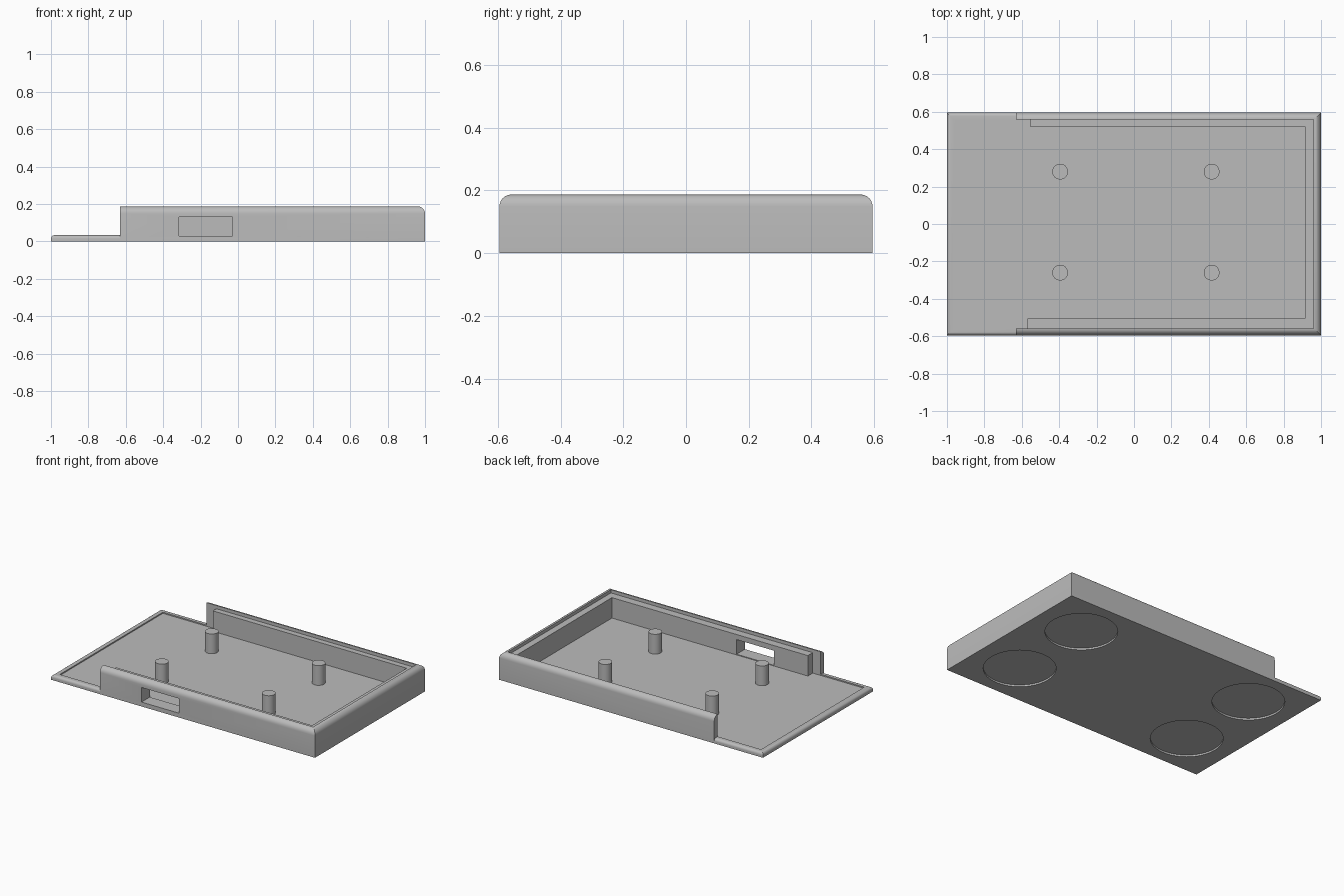
import bpy, bmesh, math
from mathutils import Matrix, Vector

old = bpy.data.objects.get("Cube")
if old:
    bpy.data.objects.remove(old, do_unlink=True)

# Single grey finish
grey = bpy.data.materials.new("plain_grey")
grey.use_nodes = True
grey.diffuse_color = (0.5, 0.5, 0.5, 1)
grey.node_tree.nodes["Principled BSDF"].inputs["Base Color"].default_value = (0.5, 0.5, 0.5, 1)


def make_object(name, bm):
    bmesh.ops.recalc_face_normals(bm, faces=bm.faces)
    mesh = bpy.data.meshes.new(name)
    bm.to_mesh(mesh)
    bm.free()
    mesh.materials.append(grey)
    obj = bpy.data.objects.new(name, mesh)
    bpy.context.scene.collection.objects.link(obj)
    return obj


def box(name, low, high, radius=0, sides=()):
    """Box between two corners; top edges on the given sides are rounded."""
    low, high = Vector(low), Vector(high)
    bm = bmesh.new()
    size = Matrix.Diagonal((*(high - low), 1))
    bmesh.ops.create_cube(bm, size=1, matrix=Matrix.Translation((low + high) / 2) @ size)
    if radius:
        edges = []
        for e in bm.edges:
            mid = (e.verts[0].co + e.verts[1].co) / 2
            on_top = abs(mid.z - high.z) < 1e-4
            on_side = {"left": mid.x > high.x - 1e-4, "right": mid.x < low.x + 1e-4,
                       "front": mid.y < low.y + 1e-4, "back": mid.y > high.y - 1e-4}
            if on_top and any(on_side[s] for s in sides):
                edges.append(e)
        bmesh.ops.bevel(bm, geom=edges, offset=radius, segments=6, profile=0.5, affect='EDGES')
    return make_object(name, bm)


def cylinder(name, x, y, radius, z0, z1, segments):
    bm = bmesh.new()
    bmesh.ops.create_cone(bm, cap_ends=True, segments=segments, radius1=radius, radius2=radius,
                          depth=z1 - z0, matrix=Matrix.Translation((x, y, (z0 + z1) / 2)))
    return make_object(name, bm)


def combine(target, tool, operation, keep=False):
    """Bake a boolean into the target and discard the tool."""
    mod = target.modifiers.new("combine", 'BOOLEAN')
    mod.operation, mod.solver, mod.object = operation, 'EXACT', tool
    bpy.context.view_layer.update()
    result = bpy.data.meshes.new_from_object(
        target.evaluated_get(bpy.context.evaluated_depsgraph_get()))
    target.modifiers.clear()
    target.data = result
    if not keep:
        bpy.data.objects.remove(tool, do_unlink=True)


def finish(obj):
    """Smooth only the curved faces so flat faces stay crisp."""
    for p in obj.data.polygons:
        p.use_smooth = max(abs(c) for c in p.normal) < 0.999 or (
            obj.name.startswith("post") and abs(p.normal.z) < 0.5)
    obj.data.set_sharp_from_angle(angle=math.radians(30))


DEPTH, FLOOR, RIM, TOP, LEDGE = 0.595, 0.025, 0.033, 0.187, 0.165

# Tray: low plate with a tall three-sided wall, hollowed out
tray = box("tray", (-1, -DEPTH, 0), (1, DEPTH, RIM), 0.018,
           ("left", "right", "front", "back"))
wall = box("outer_wall", (-0.63, -DEPTH, 0), (1, DEPTH, TOP), 0.038,
           ("left", "front", "back"))
combine(tray, wall, 'UNION')
cavity = box("cavity", (-0.96, -0.558, FLOOR), (0.96, 0.558, 0.5))
combine(tray, cavity, 'DIFFERENCE')

# Round recesses for feet in the underside
for x in (-0.67, 0.67):
    for y in (-0.295, 0.295):
        recess = cylinder("recess", x, y, 0.224, -0.1, 0.012, 64)
        combine(tray, recess, 'DIFFERENCE')

# Inner ledges just below the wall top
ledge_front = box("ledge_front", (-0.57, -0.565, FLOOR - 0.005), (0.965, -0.505, LEDGE))
ledge_back = box("ledge_back", (-0.555, 0.52, FLOOR - 0.005), (0.965, 0.565, LEDGE))
ledge_left = box("ledge_left", (0.915, -0.505, FLOOR - 0.005), (0.965, 0.52, LEDGE))

# Port opening through the front wall and its ledge
port = box("port_cutter", (-0.315, -0.8, 0.03), (-0.03, -0.4, 0.13))
combine(ledge_front, port, 'DIFFERENCE', keep=True)
combine(tray, port, 'DIFFERENCE')

# Standing posts
posts = [cylinder(f"post_{side}_{end}", x, y, 0.042, FLOOR - 0.005, 0.16, 32)
         for side, x in (("right", -0.395), ("left", 0.415))
         for end, y in (("front", -0.26), ("back", 0.28))]

for obj in [tray, ledge_front, ledge_back, ledge_left] + posts:
    finish(obj)
